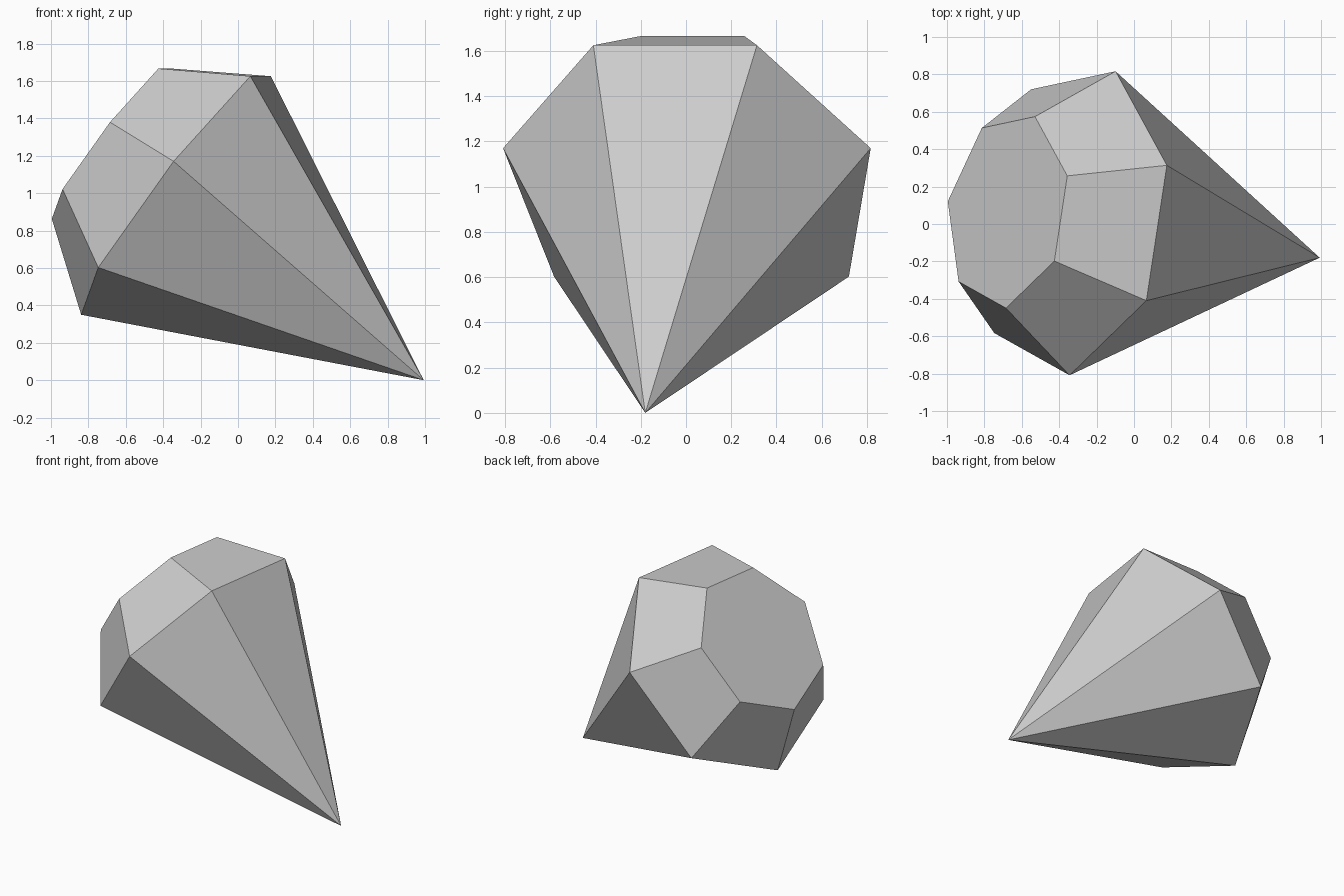
import bpy, bmesh
from math import cos, sin, tau, pi, radians
from mathutils import Euler, Vector

cube = bpy.data.objects.get("Cube")
if cube:
    bpy.data.objects.remove(cube, do_unlink=True)

SIDES = 7
GIRDLE_R, GIRDLE_H = 0.843, 1.686
TABLE_R, TABLE_H = 0.531, 2.123

# Stone colour
grey = bpy.data.materials.new("pale grey stone")
grey.use_nodes = True
colour = (0.6, 0.6, 0.6, 1)
grey.diffuse_color = colour
grey.node_tree.nodes["Principled BSDF"].inputs["Base Color"].default_value = colour

bm = bmesh.new()


def ring(radius, height):
    angles = [pi + tau * i / SIDES for i in range(SIDES)]
    return [bm.verts.new((radius * cos(a), radius * sin(a), height)) for a in angles]


# Pointed pavilion, widest girdle and flat table
tip = bm.verts.new((0, 0, 0))
girdle = ring(GIRDLE_R, GIRDLE_H)
table = ring(TABLE_R, TABLE_H)
for i in range(SIDES):
    j = (i + 1) % SIDES
    bm.faces.new((tip, girdle[j], girdle[i]))
    bm.faces.new((girdle[i], girdle[j], table[j], table[i]))
bm.faces.new(table)

# Lay the gem over on its tip
turn = Euler((0, radians(-52.74), radians(-8.61))).to_matrix()
for v in bm.verts:
    v.co = turn @ v.co + Vector((0.993, -0.18, 0))
bmesh.ops.recalc_face_normals(bm, faces=bm.faces)

mesh = bpy.data.meshes.new("cut_gem")
bm.to_mesh(mesh)
bm.free()
mesh.materials.append(grey)
gem = bpy.data.objects.new("cut_gem", mesh)
bpy.context.collection.objects.link(gem)
